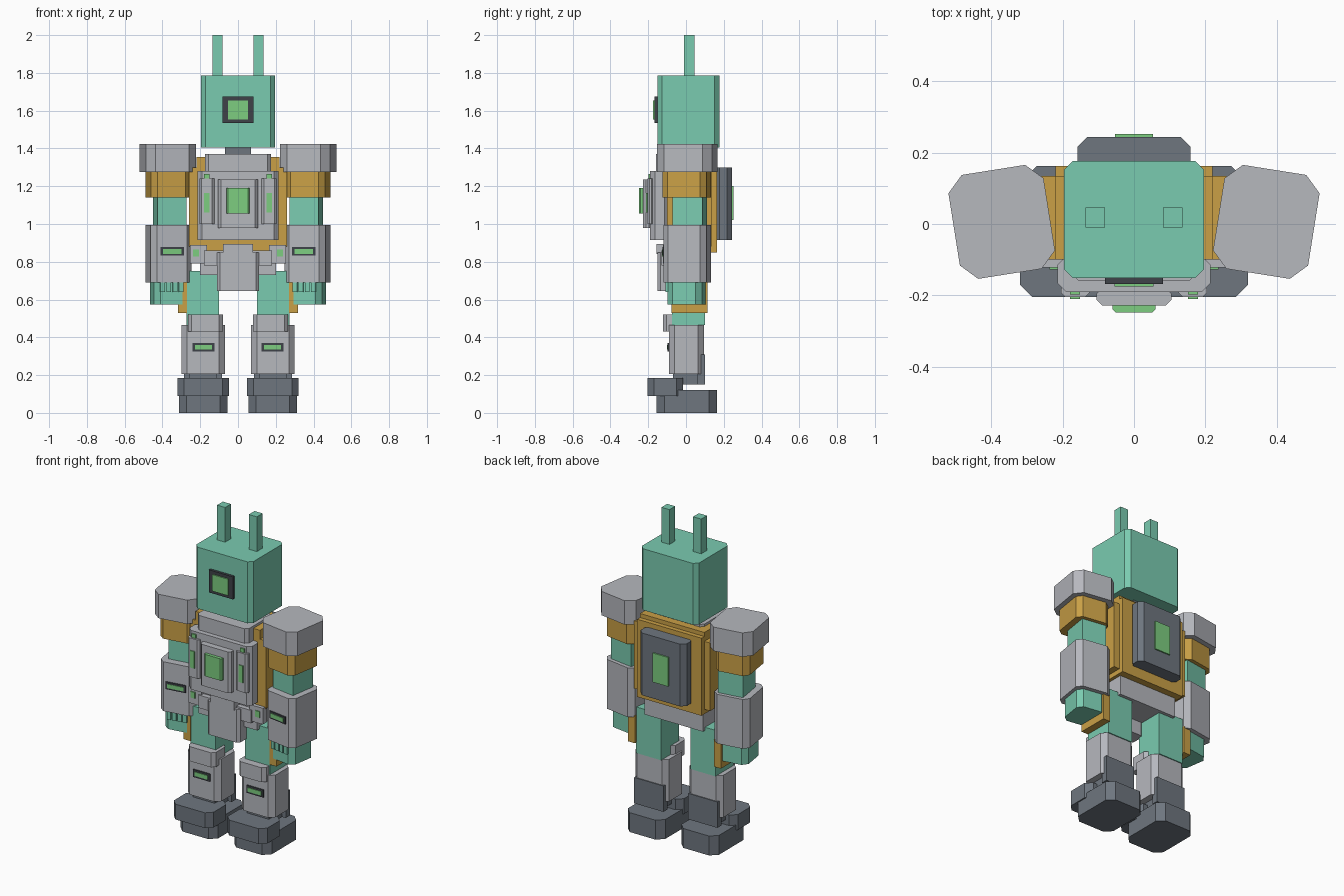
import bpy, bmesh, math
from mathutils import Matrix, Vector

if "Cube" in bpy.data.objects:
    bpy.data.objects.remove(bpy.data.objects["Cube"])


def material(name, rgb):
    def lin(c):
        c /= 255
        return c / 12.92 if c <= 0.04045 else ((c + 0.055) / 1.055) ** 2.4
    m = bpy.data.materials.new(name)
    m.diffuse_color = (*[lin(c) for c in rgb], 1)
    m.use_nodes = True
    m.node_tree.nodes["Principled BSDF"].inputs["Base Color"].default_value = m.diffuse_color
    return m


MINT = material("mint", (122, 203, 176))
GREY = material("light grey", (182, 184, 190))
DARK = material("slate grey", (110, 118, 127))
GOLD = material("gold", (202, 160, 70))
GREEN = material("light green", (125, 205, 128))
BLACK = material("charcoal", (62, 66, 72))


def block(name, mat, x, y, z, cut=0.0, turn=None):
    """Upright block from ranges; cut = corner chamfer, turn = (angle, pivot x, pivot y)."""
    (x0, x1), (y0, y1), (z0, z1) = x, y, z
    if cut:
        c = cut
        outline = [(x0 + c, y0), (x1 - c, y0), (x1, y0 + c), (x1, y1 - c),
                   (x1 - c, y1), (x0 + c, y1), (x0, y1 - c), (x0, y0 + c)]
    else:
        outline = [(x0, y0), (x1, y0), (x1, y1), (x0, y1)]
    bm = bmesh.new()
    base = bm.faces.new([bm.verts.new((px, py, z0)) for px, py in outline])
    top = bmesh.ops.extrude_face_region(bm, geom=[base])["geom"]
    bmesh.ops.translate(bm, vec=(0, 0, z1 - z0),
                        verts=[v for v in top if isinstance(v, bmesh.types.BMVert)])
    if turn:
        pivot = Vector((turn[1], turn[2], 0))
        bmesh.ops.rotate(bm, cent=pivot, verts=bm.verts,
                         matrix=Matrix.Rotation(math.radians(turn[0]), 3, 'Z'))
    bmesh.ops.recalc_face_normals(bm, faces=bm.faces)
    me = bpy.data.meshes.new(name)
    bm.to_mesh(me)
    bm.free()
    me.materials.append(mat)
    ob = bpy.data.objects.new(name, me)
    bpy.context.collection.objects.link(ob)
    return ob


def pair(name, mat, x, y, z, cut=0.0, turn=None):
    """Right-hand block plus its mirror image."""
    block(name + "_right", mat, x, y, z, cut, turn)
    mx = (-x[1], -x[0])
    mt = (-turn[0], -turn[1], turn[2]) if turn else None
    block(name + "_left", mat, mx, y, z, cut, mt)


def arm(name, mat, cx, cy, w, d, z, cut=0.0):
    """Arm segment, swung slightly outward."""
    pair(name, mat, (cx - w / 2, cx + w / 2), (cy - d / 2, cy + d / 2), z, cut, (-9, cx, cy))


# Head, eye, antennae and neck
block("head", MINT, (-0.196, 0.196), (-0.152, 0.177), (1.405, 1.785), 0.025)
block("eye_frame", BLACK, (-0.082, 0.082), (-0.168, -0.15), (1.535, 1.675))
block("eye_lens", GREEN, (-0.054, 0.054), (-0.175, -0.16), (1.553, 1.655))
pair("antenna", MINT, (0.081, 0.136), (-0.01, 0.046), (1.78, 2.0))
block("neck", DARK, (-0.07, 0.07), (-0.08, 0.08), (1.35, 1.41))

# Torso shell
block("torso", GOLD, (-0.26, 0.26), (-0.10, 0.135), (0.88, 1.30))
block("torso_top", GOLD, (-0.22, 0.22), (-0.10, 0.135), (1.29, 1.355))
block("back_plate", GOLD, (-0.22, 0.22), (0.10, 0.163), (0.85, 1.33))
block("waist", GOLD, (-0.22, 0.22), (-0.10, 0.12), (0.85, 0.9))

# Chest armour
block("collar", GREY, (-0.175, 0.175), (-0.16, 0.09), (1.22, 1.37), 0.02)
block("chest_plate", GREY, (-0.215, 0.215), (-0.19, -0.09), (0.915, 1.28), 0.025)
block("chest_panel", GREY, (-0.105, 0.105), (-0.228, -0.18), (0.98, 1.235), 0.015)
block("chest_light", GREEN, (-0.06, 0.06), (-0.248, -0.22), (1.055, 1.19), 0.008)
pair("chest_strip", GREY, (0.125, 0.205), (-0.205, -0.17), (1.0, 1.24), 0.012)
pair("chest_strip_light", GREEN, (0.152, 0.18), (-0.211, -0.20), (1.06, 1.165))
pair("chest_dot_light", GREEN, (0.152, 0.18), (-0.198, -0.185), (1.242, 1.265))

# Backpack
block("backpack", DARK, (-0.158, 0.158), (0.15, 0.244), (0.915, 1.30), 0.027)
block("backpack_light", GREEN, (-0.053, 0.053), (0.235, 0.252), (1.02, 1.20))

# Pelvis
block("belt", GREY, (-0.20, 0.20), (-0.10, 0.12), (0.73, 0.87))
block("belt_front", GREY, (-0.18, 0.18), (-0.13, -0.09), (0.78, 0.86))
block("groin_guard", GREY, (-0.11, 0.11), (-0.15, -0.05), (0.645, 0.85), 0.015)
block("buckle", GREY, (-0.08, 0.08), (-0.155, -0.08), (0.84, 0.895))
pair("hip_plate", GREY, (0.165, 0.255), (-0.122, -0.08), (0.79, 0.89))
pair("hip_light", GREEN, (0.207, 0.237), (-0.128, -0.115), (0.828, 0.866))

# Arms
arm("shoulder_pad", GREY, 0.371, 0.006, 0.27, 0.295, (1.275, 1.423), 0.045)
arm("shoulder", GOLD, 0.371, 0.004, 0.21, 0.235, (1.14, 1.28), 0.03)
arm("upper_arm", MINT, 0.362, 0.02, 0.155, 0.16, (0.99, 1.15))
arm("forearm", GREY, 0.367, 0.007, 0.22, 0.23, (0.69, 0.995), 0.03)
arm("hand", MINT, 0.367, 0.003, 0.178, 0.185, (0.575, 0.70), 0.03)
ARM = (-9, 0.367, 0.007)
pair("forearm_light_frame", BLACK, (0.305, 0.429), (-0.115, -0.10), (0.832, 0.877), 0, ARM)
pair("forearm_light", GREEN, (0.317, 0.417), (-0.119, -0.10), (0.842, 0.867), 0, ARM)
for i in range(4):
    fx = 0.305 + i * 0.033
    pair(f"finger_{i + 1}", MINT, (fx, fx + 0.024), (-0.101, -0.08), (0.64, 0.70), 0, ARM)

# Legs
pair("thigh", MINT, (0.10, 0.272), (-0.075, 0.10), (0.465, 0.75))
pair("thigh_side_plate", GOLD, (0.27, 0.318), (-0.078, 0.113), (0.53, 0.70))
pair("knee_pad", GREY, (0.08, 0.265), (-0.122, 0.008), (0.43, 0.52), 0.02)
pair("shin", GREY, (0.07, 0.30), (-0.09, 0.094), (0.205, 0.466), 0.03)
pair("shin_light_frame", BLACK, (0.125, 0.24), (-0.097, -0.08), (0.324, 0.371))
pair("shin_light", GREEN, (0.137, 0.228), (-0.101, -0.08), (0.335, 0.36))
pair("calf_guard", DARK, (0.085, 0.285), (0.06, 0.10), (0.15, 0.31))
pair("ankle", DARK, (0.11, 0.26), (-0.07, 0.09), (0.15, 0.21))
pair("ankle_post", DARK, (0.14, 0.23), (-0.07, -0.02), (0.10, 0.21))

# Shoes
pair("sole", DARK, (0.055, 0.312), (-0.155, 0.163), (0.0, 0.12), 0.04)
pair("toe_cap", DARK, (0.048, 0.32), (-0.205, -0.015), (0.09, 0.185), 0.035)
